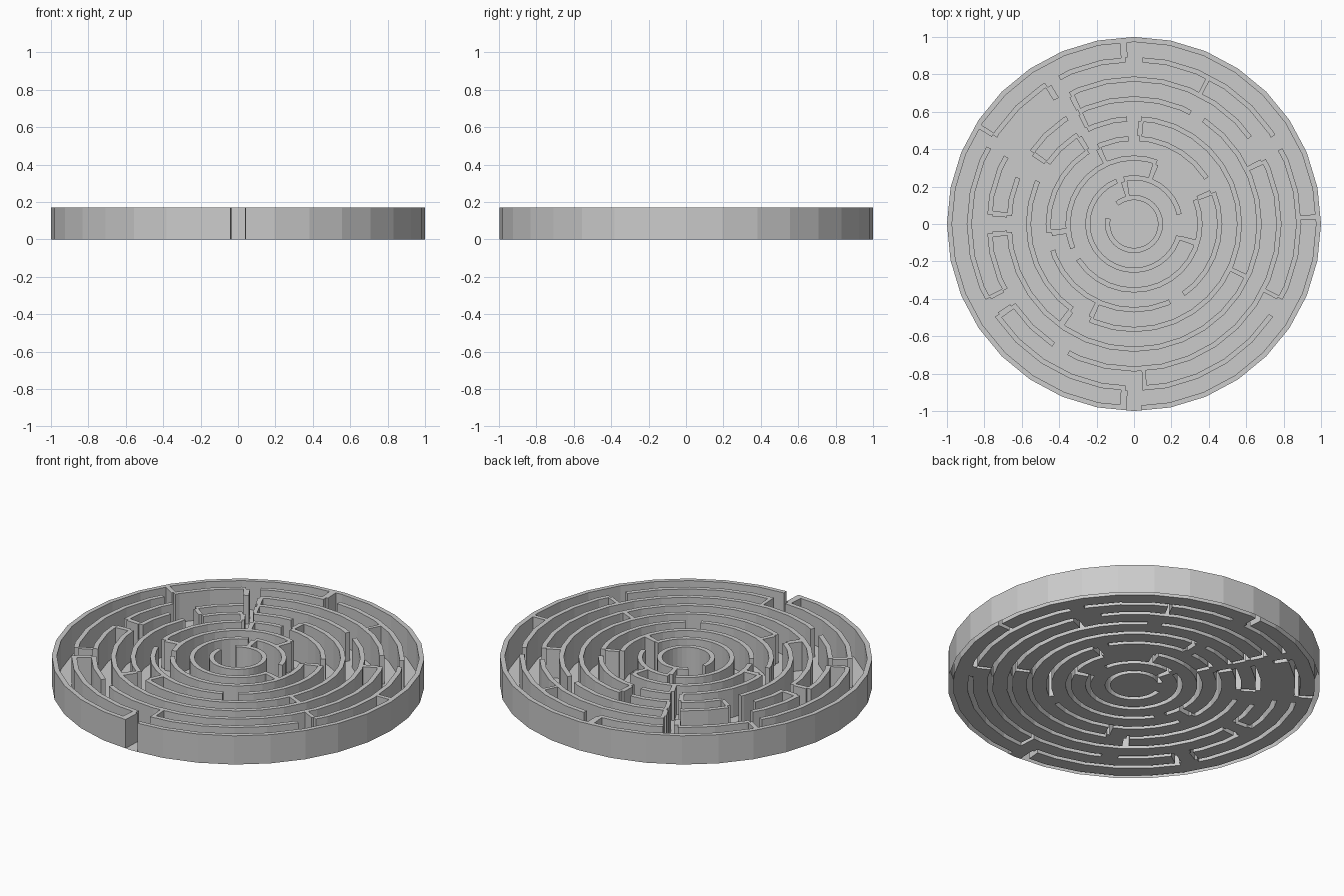
import bpy, bmesh, math

cube = bpy.data.objects.get("Cube")
if cube:
    bpy.data.objects.remove(cube)

HEIGHT = 0.17       # wall height
THICK = 0.027       # wall thickness
PITCH = 0.1056      # spacing of the ring walls
RINGS = 9
SIDES = 32          # facets round each ring
SUB = 15            # angular steps per facet
STEPS = SIDES * SUB

# Curved walls: ring number -> (start, end) angles in degrees
ARCS = {
    0: [(168, 490)],
    1: [(12, 103), (112, 345)],
    2: [(70, 202), (212, 382)],
    3: [(32, 86), (94, 115), (122, 186), (198, 295), (305, 382)],
    4: [(94, 116), (122, 145), (156, 234), (245, 446)],
    5: [(63, 116), (122, 145), (158, 176), (184, 416)],
    6: [(37, 116), (152, 176), (184, 207), (214, 236), (243, 386)],
    7: [(32, 87), (93, 117), (122, 148), (152, 207), (214, 267),
        (273, 326), (333, 387)],
    8: [(272.6, 627.4)],
}

# Straight walls: inner ring -> angles of the walls joining it to the next ring
SPOKES = {
    0: [103],
    1: [70, 343],
    2: [22, 115, 186],
    3: [86, 122, 245],
    4: [116, 145, 234, 335],
    5: [26, 116, 176, 184],
    6: [63, 122, 207, 214, 273.8, 333],
    7: [2.5, 93.4, 148, 266.6],
}

# Band edges alternate between corridor and ring wall
edges = [0.0]
for ring in range(RINGS):
    outer = 1 - PITCH * (RINGS - 1 - ring)
    edges += [outer - THICK, outer]
BANDS = len(edges) - 1


def is_wall(band, step):
    angle = (step + 0.5) * 360 / STEPS
    ring = band // 2
    if band % 2:
        return any(a <= angle <= b or a <= angle + 360 <= b
                   for a, b in ARCS[ring])
    mid = (edges[band] + edges[band + 1]) / 2
    for spoke in SPOKES.get(ring - 1, []):
        diff = math.radians(angle - spoke)
        if math.cos(diff) > 0 and abs(math.sin(diff)) * mid < THICK / 2:
            return True
    return False


def point(edge, step, z):
    """Point on a faceted ring."""
    angle = 2 * math.pi * step / STEPS
    half = math.pi / SIDES
    local = 2 * half * (step % SUB) / SUB - half
    r = edges[edge] * math.cos(half) / math.cos(local)
    return (r * math.cos(angle), r * math.sin(angle), z)


bm = bmesh.new()
cache = {}


def vert(edge, step, z):
    key = (edge, step % STEPS if edge else 0, z)
    if key not in cache:
        cache[key] = bm.verts.new(point(key[0], key[1], z))
    return cache[key]


def face(*corners):
    verts = list(dict.fromkeys(vert(*c) for c in corners))
    if len(verts) > 2:
        bm.faces.new(verts)


wall = [[is_wall(b, s) for s in range(STEPS)] for b in range(BANDS)]

for b in range(BANDS):
    for s in range(STEPS):
        here = wall[b][s]
        # Corridor floor or wall top
        z = HEIGHT if here else 0.0
        face((b, s, z), (b + 1, s, z), (b + 1, s + 1, z), (b, s + 1, z))
        # Curved wall side at the outer edge of this cell
        beyond = wall[b + 1][s] if b + 1 < BANDS else False
        if here != beyond:
            p, q = (s, s + 1) if here else (s + 1, s)
            face((b + 1, p, 0.0), (b + 1, q, 0.0),
                 (b + 1, q, HEIGHT), (b + 1, p, HEIGHT))
        # Straight wall side or wall end beside this cell
        if here != wall[b][(s + 1) % STEPS]:
            p, q = (b + 1, b) if here else (b, b + 1)
            face((p, s + 1, 0.0), (q, s + 1, 0.0),
                 (q, s + 1, HEIGHT), (p, s + 1, HEIGHT))

mesh = bpy.data.meshes.new("round_maze")
bm.to_mesh(mesh)
bm.free()
maze = bpy.data.objects.new("round_maze", mesh)
bpy.context.collection.objects.link(maze)

# Plain grey finish
grey = bpy.data.materials.new("light_grey")
grey.use_nodes = True
colour = (0.6, 0.6, 0.6, 1)
grey.diffuse_color = colour
grey.node_tree.nodes["Principled BSDF"].inputs["Base Color"].default_value = colour
mesh.materials.append(grey)
